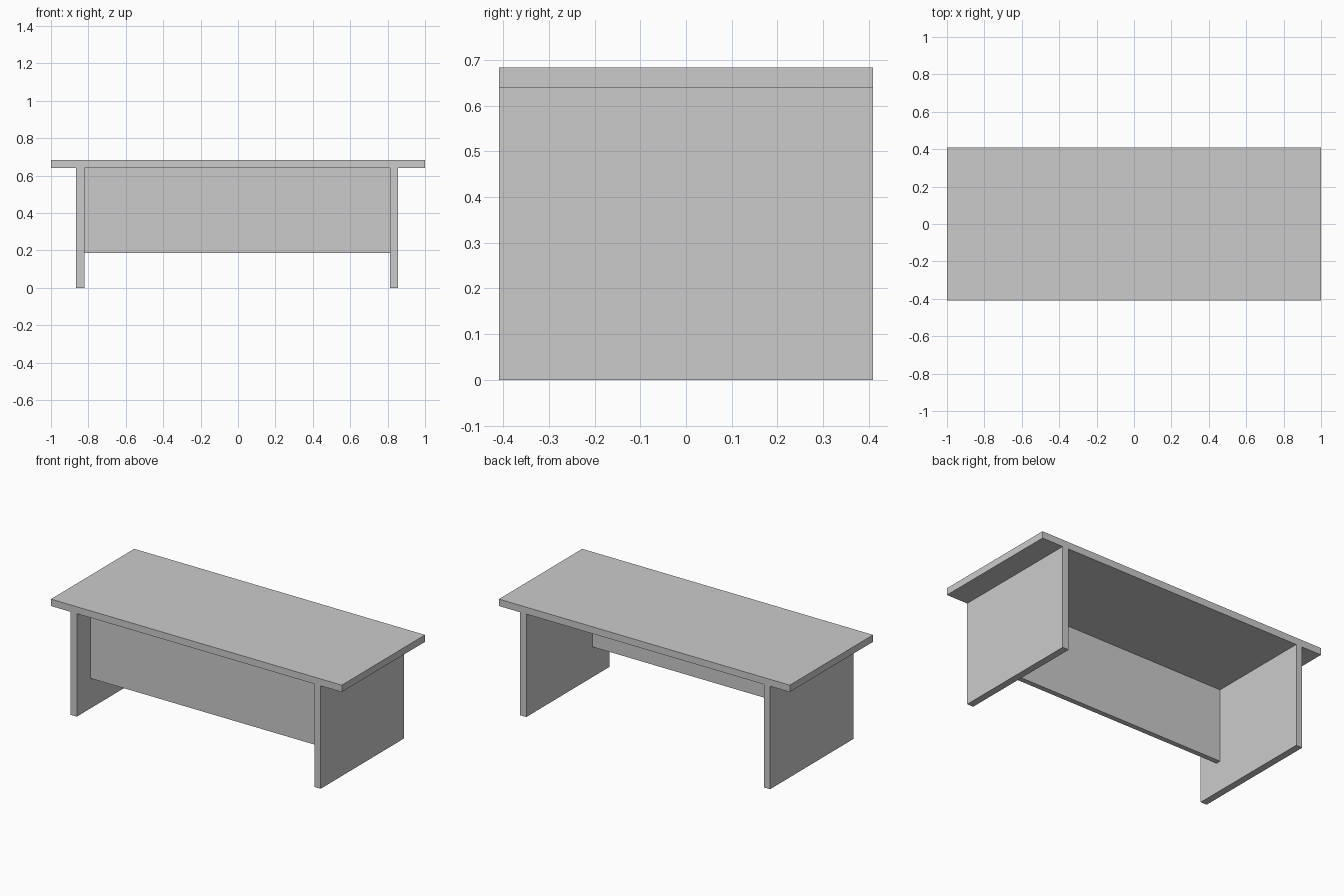
import bpy

if "Cube" in bpy.data.objects:
    bpy.data.objects.remove(bpy.data.objects["Cube"])


def box(name, x, y, z):
    """Add a box spanning the given (min, max) ranges."""
    bpy.ops.mesh.primitive_cube_add(size=1)
    ob = bpy.context.object
    ob.name = name
    ob.location = [(a + b) / 2 for a, b in (x, y, z)]
    ob.scale = [b - a for a, b in (x, y, z)]
    return ob


DEPTH = (-0.409, 0.409)
UNDERSIDE = 0.64

# Desk top
box("table_top", (-1, 1), DEPTH, (UNDERSIDE, 0.683))

# Full-depth slab legs, slightly off-centre under the top
for name, x in (("left_leg", (-0.865, -0.822)), ("right_leg", (0.812, 0.855))):
    box(name, x, DEPTH, (0, UNDERSIDE))

# Panel joining the legs, set back from the front edge
box("modesty_panel", (-0.822, 0.812), (-0.275, -0.243), (0.187, UNDERSIDE))
